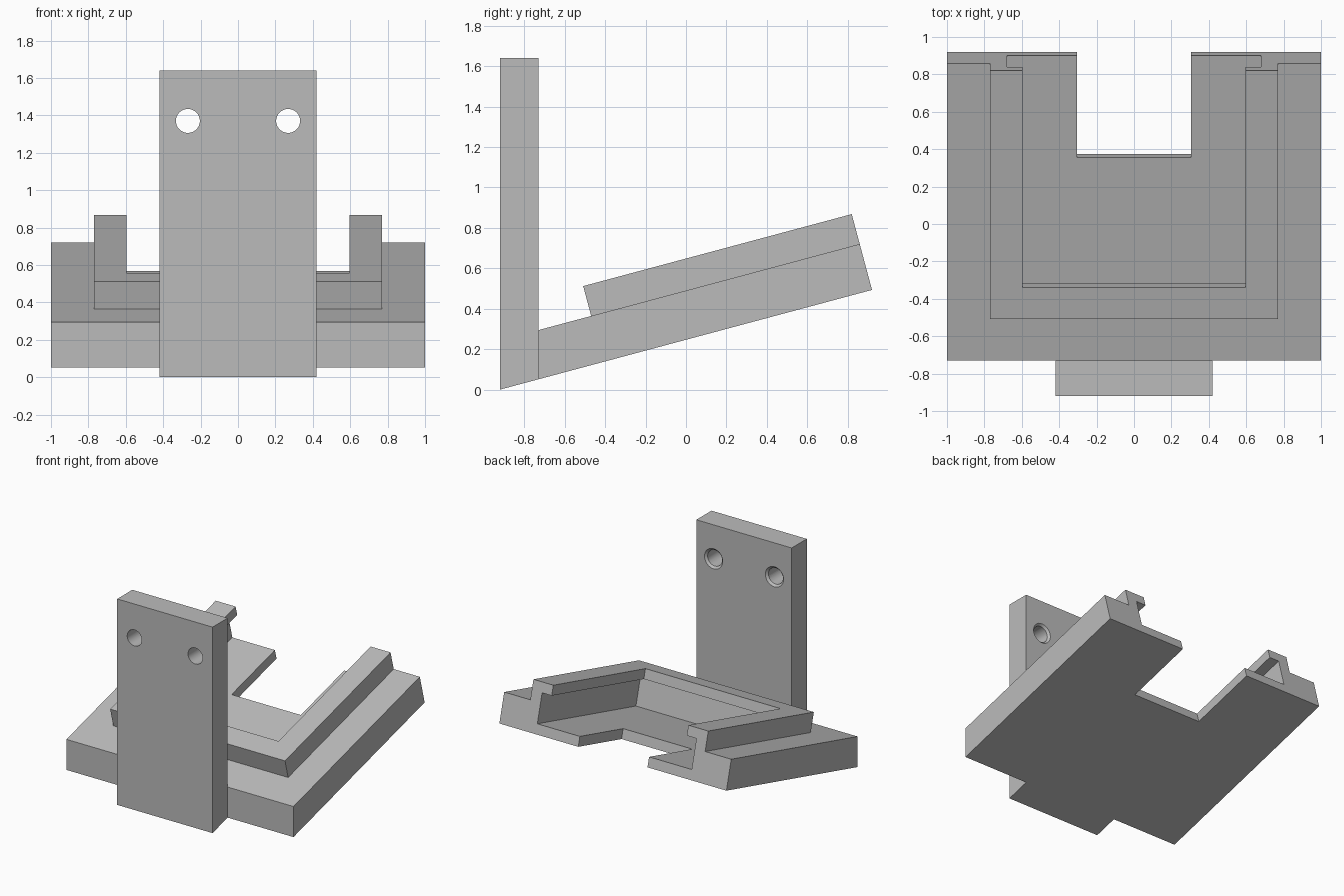
import bpy, bmesh, math
from mathutils import Vector, Matrix

if "Cube" in bpy.data.objects:
    bpy.data.objects.remove(bpy.data.objects["Cube"])

TILT = math.radians(15)
COS, SIN = math.cos(TILT), math.sin(TILT)
FRONT, BACK = -0.92, 0.92
PLATE_FRONT = -0.73
LENGTH = (BACK - FRONT) / COS
PLATE, RIM = 0.235, 0.388

grey = bpy.data.materials.new("plain_grey")
grey.use_nodes = True
colour = (0.5, 0.5, 0.5, 1)
grey.diffuse_color = colour
grey.node_tree.nodes["Principled BSDF"].inputs["Base Color"].default_value = colour


def tilted(along, height):
    """Point (y, z) on the sloping plate, measured along and square to it."""
    return FRONT + along * COS - height * SIN, along * SIN + height * COS


def slope_z(y, height=0):
    """Height of a sloping plane at a given y."""
    return (y - FRONT) * SIN / COS + height / COS


def make_object(name, bm):
    bmesh.ops.recalc_face_normals(bm, faces=bm.faces)
    mesh = bpy.data.meshes.new(name)
    bm.to_mesh(mesh)
    bm.free()
    mesh.materials.append(grey)
    obj = bpy.data.objects.new(name, mesh)
    bpy.context.collection.objects.link(obj)
    return obj


def prism(name, half_width, profile):
    """Extrude a y-z profile evenly to both sides of x = 0."""
    bm = bmesh.new()
    face = bm.faces.new([bm.verts.new((-half_width, y, z)) for y, z in profile])
    extruded = bmesh.ops.extrude_face_region(bm, geom=[face])["geom"]
    verts = [v for v in extruded if isinstance(v, bmesh.types.BMVert)]
    bmesh.ops.translate(bm, verts=verts, vec=(2 * half_width, 0, 0))
    return make_object(name, bm)


def tilted_block(name, half_width, start, end, low, high):
    corners = ((start, low), (end, low), (end, high), (start, high))
    return prism(name, half_width, [tilted(a, h) for a, h in corners])


def cone(name, x, y, z, r_front, r_back, depth):
    bm = bmesh.new()
    bmesh.ops.create_cone(bm, cap_ends=True, segments=48, radius1=r_back,
                          radius2=r_front, depth=depth)
    turn = Matrix.Translation((x, y, z)) @ Matrix.Rotation(math.pi / 2, 4, "X")
    bmesh.ops.transform(bm, matrix=turn, verts=bm.verts)
    return make_object(name, bm)


def combine(target, tool, operation):
    mod = target.modifiers.new(operation.lower(), "BOOLEAN")
    mod.operation, mod.solver, mod.object = operation, "EXACT", tool
    bpy.context.view_layer.objects.active = target
    bpy.ops.object.modifier_apply(modifier=mod.name)
    bpy.data.objects.remove(tool)


# Sloping base plate with a vertical front face
stand = prism("tilted_tray_stand", 1, [
    (PLATE_FRONT, slope_z(PLATE_FRONT)), tilted(LENGTH, 0),
    tilted(LENGTH, PLATE), (PLATE_FRONT, slope_z(PLATE_FRONT, PLATE))])

# Raised rim block
combine(stand, tilted_block("rim", 0.77, 0.53, LENGTH, 0.15, RIM), "UNION")

# Upright mounting plate, keyed into the base
key = -0.65
combine(stand, prism("upright", 0.42, [
    (FRONT, 0), (key, slope_z(key)), (key, 0.2), (PLATE_FRONT, 0.2),
    (PLATE_FRONT, 1.64), (FRONT, 1.64)]), "UNION")

# Undercut pocket, opening between the lips, and rear notch
combine(stand, tilted_block("slot", 0.68, 0.62, 2.2, 0.078, 0.31), "DIFFERENCE")
combine(stand, tilted_block("opening", 0.595, 0.705, 2.2, 0.2, 0.6), "DIFFERENCE")
combine(stand, tilted_block("notch", 0.305, 1.341, 2.2, -0.2, 0.25), "DIFFERENCE")

# Mounting holes, slightly flared at the back
for side in (-1, 1):
    x = side * 0.268
    combine(stand, cone("hole", x, -0.825, 1.37, 0.064, 0.064, 0.5), "DIFFERENCE")
    combine(stand, cone("flare", x, PLATE_FRONT, 1.37, 0.06, 0.1, 0.04), "DIFFERENCE")

# Smooth hole walls with sharp edges elsewhere
bpy.ops.object.select_all(action="DESELECT")
stand.select_set(True)
bpy.context.view_layer.objects.active = stand
bpy.ops.object.shade_smooth_by_angle(angle=math.radians(25))
